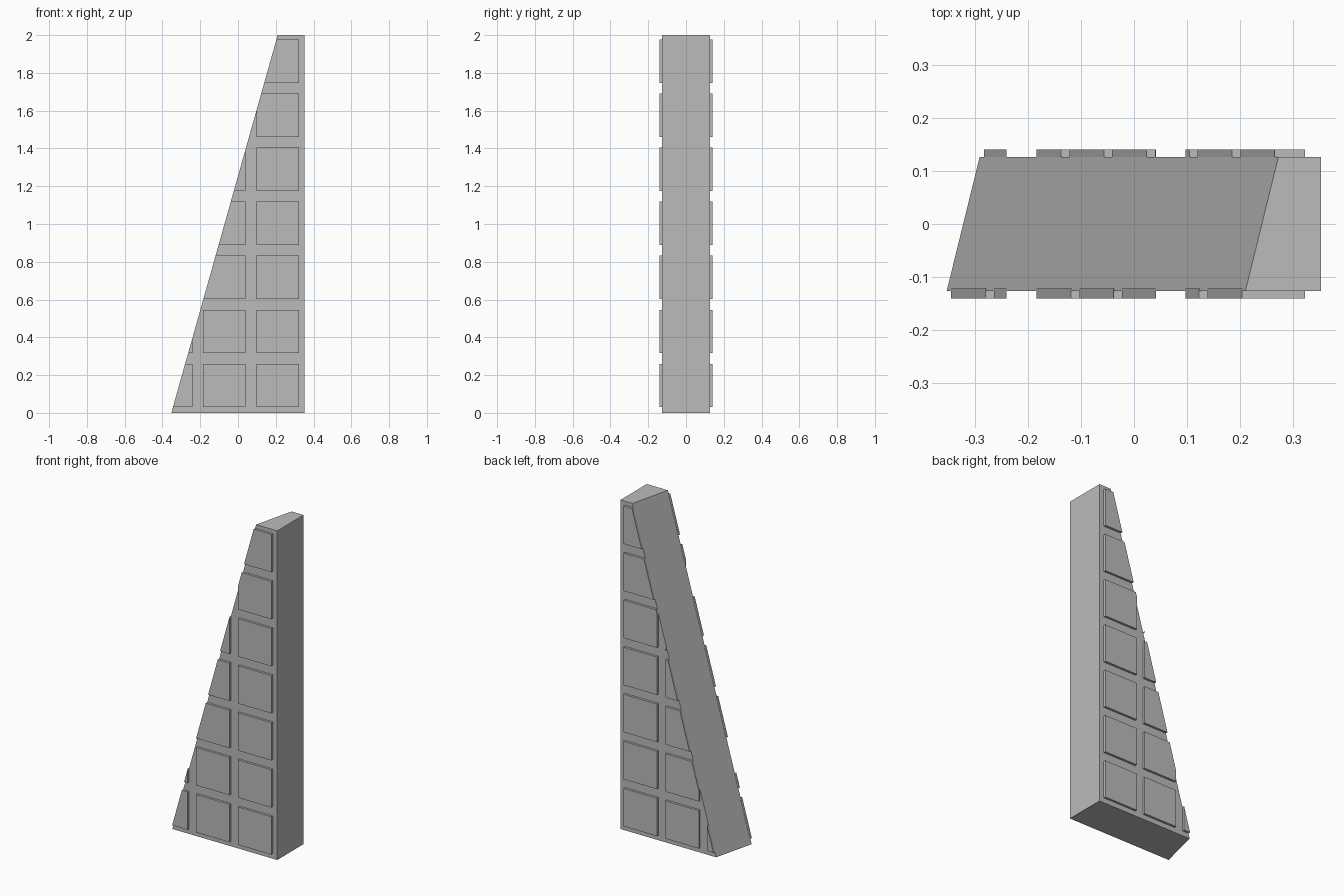
import bpy, bmesh
from mathutils import Vector

cube = bpy.data.objects.get("Cube")
if cube:
    bpy.data.objects.remove(cube, do_unlink=True)

HALF_DEPTH = 0.126      # body half thickness
RAISE = 0.014           # how far the panels stand out
RIGHT = 0.352           # upright end of the wedge
RUN = 0.2815            # slope of the slanted side, x per z
SKEW = 0.246            # slant of that side across the thickness, x per y
BASE_X = -0.322         # slanted side at mid thickness on the ground

grey = bpy.data.materials.new("plain_grey")
grey.use_nodes = True
colour = (0.5, 0.5, 0.5, 1)
grey.diffuse_color = colour
grey.node_tree.nodes["Principled BSDF"].inputs["Base Color"].default_value = colour


def clipped_box(name, low, high, point, normal):
    """Box from low to high, with everything beyond the plane cut away."""
    low, high = Vector(low), Vector(high)
    bm = bmesh.new()
    bmesh.ops.create_cube(bm, size=1)
    bmesh.ops.scale(bm, vec=high - low, verts=bm.verts)
    bmesh.ops.translate(bm, vec=(low + high) / 2, verts=bm.verts)
    bmesh.ops.bisect_plane(bm, geom=bm.verts[:] + bm.edges[:] + bm.faces[:],
                           plane_co=point, plane_no=normal, clear_outer=True)
    if bm.verts:
        rim = [e for e in bm.edges if e.is_boundary]
        if rim:
            bmesh.ops.holes_fill(bm, edges=rim)
        bmesh.ops.recalc_face_normals(bm, faces=bm.faces)
        mesh = bpy.data.meshes.new(name)
        bm.to_mesh(mesh)
        mesh.materials.append(grey)
        bpy.context.collection.objects.link(bpy.data.objects.new(name, mesh))
    bm.free()


# Wedge body, cut along the skewed slope
clipped_box("wedge_body", (-1, -HALF_DEPTH, 0), (RIGHT, HALF_DEPTH, 2),
            (BASE_X, 0, 0), (-1, SKEW, RUN))

# Raised square panels on both broad faces, trimmed at the slope
PANEL_W, PANEL_H = 0.225, 0.23
for side, label in ((-1, "front"), (1, "back")):
    edge = BASE_X + side * SKEW * HALF_DEPTH
    y0, y1 = sorted((side * (HALF_DEPTH - 0.004), side * (HALF_DEPTH + RAISE)))
    for col in range(3):
        x1 = 0.322 - col * 0.281
        for row in range(7):
            z0 = 0.03 + row * 0.286
            clipped_box(f"{label}_panel_{col + 1}_{row + 1}",
                        (x1 - PANEL_W, y0, z0), (x1, y1, z0 + PANEL_H),
                        (edge, 0, 0), (-1, 0, RUN))
